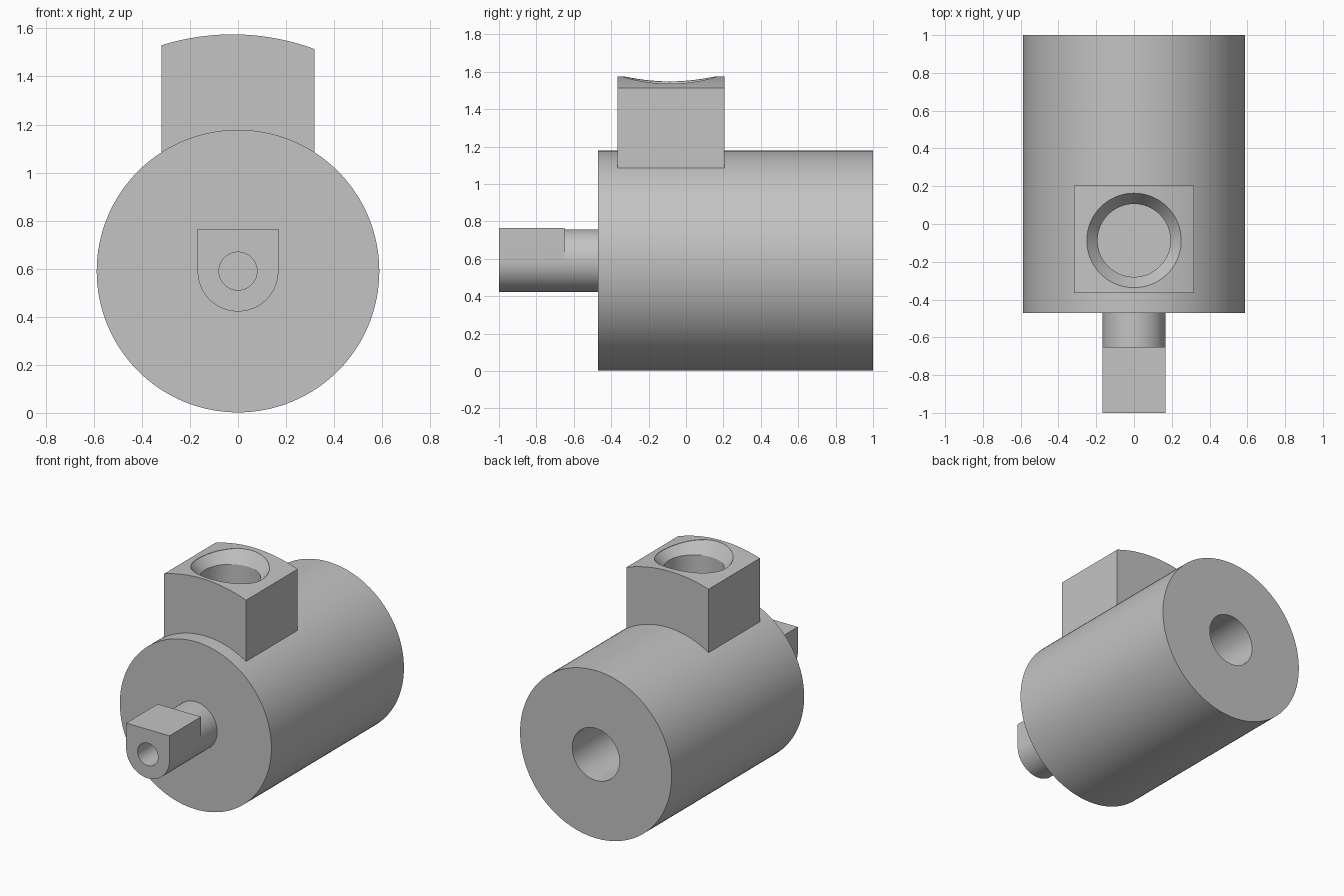
import bpy, bmesh
from math import sin, cos, pi, sqrt, radians, tau

cube = bpy.data.objects.get("Cube")
if cube:
    bpy.data.objects.remove(cube, do_unlink=True)

grey = bpy.data.materials.new("light grey metal")
grey.use_nodes = True
colour = (0.55, 0.55, 0.55, 1)
grey.diffuse_color = colour
grey.node_tree.nodes["Principled BSDF"].inputs["Base Color"].default_value = colour

AXIS_Z = 0.59      # height of the main axis
BORE_Y = -0.087    # position of the port along the body
SEGMENTS = 96


def loft(name, rings):
    """Closed solid through equal-length rings of points."""
    bm = bmesh.new()
    loops = [[bm.verts.new(p) for p in ring] for ring in rings]
    n = len(loops[0])
    for a, b in zip(loops, loops[1:]):
        for i in range(n):
            j = (i + 1) % n
            bm.faces.new((a[i], a[j], b[j], b[i]))
    bm.faces.new(loops[0])
    bm.faces.new(loops[-1])
    bmesh.ops.recalc_face_normals(bm, faces=bm.faces)
    mesh = bpy.data.meshes.new(name)
    bm.to_mesh(mesh)
    bm.free()
    mesh.materials.append(grey)
    obj = bpy.data.objects.new(name, mesh)
    bpy.context.collection.objects.link(obj)
    return obj


def extrude_y(name, profile, y0, y1):
    return loft(name, [[(x, y, z) for x, z in profile] for y in (y0, y1)])


def arc(r, start, end, steps, x=0, z=AXIS_Z):
    angles = [start + (end - start) * i / steps for i in range(steps + 1)]
    return [(x + r * cos(a), z + r * sin(a)) for a in angles]


def rod(name, r, y0, y1, steps=SEGMENTS):
    return extrude_y(name, arc(r, 0, tau, steps)[:-1], y0, y1)


def combine(target, tool, operation):
    mod = target.modifiers.new(operation, "BOOLEAN")
    mod.operation, mod.object, mod.solver = operation, tool, "EXACT"
    bpy.ops.object.select_all(action="DESELECT")
    bpy.context.view_layer.objects.active = target
    target.select_set(True)
    bpy.ops.object.modifier_apply(modifier=mod.name)
    bpy.data.objects.remove(tool, do_unlink=True)


def crown(x):
    """Height of the curved top of the port block."""
    return AXIS_Z + sqrt(0.985 ** 2 - (x + 0.023) ** 2)


# Main cylinder with the port block on top
housing = rod("housing", 0.588, -0.47, 1.0, 128)
half = 0.318
top = [(half - 2 * half * i / 24, crown(half - 2 * half * i / 24)) for i in range(25)]
block = extrude_y("port_block", [(-half, 1.0), (half, 1.0)] + top, -0.365, 0.205)
combine(housing, block, "UNION")


# Countersunk port bore whose rim follows the curved top
def port_ring(r, height):
    ring = [(r * cos(tau * i / SEGMENTS), r * sin(tau * i / SEGMENTS)) for i in range(SEGMENTS)]
    return [(x, BORE_Y + y, height(x)) for x, y in ring]


bore = loft("port_bore", [
    port_ring(0.193, lambda x: 0.95),
    port_ring(0.193, lambda x: 1.485),
    port_ring(0.25, lambda x: crown(x) - 0.002),
    port_ring(0.25, lambda x: 1.7)])
combine(housing, bore, "DIFFERENCE")

# Rear bore
combine(housing, rod("rear_bore", 0.183, 0.3, 1.1), "DIFFERENCE")

# Round neck, then a connector with a round underside and a flat top
shaft = rod("shaft", 0.167, -0.66, -0.46)
profile = arc(0.168, pi, tau, 48) + [(0.168, 0.765), (-0.168, 0.765)]
combine(shaft, extrude_y("connector", profile, -1.0, -0.65), "UNION")
combine(shaft, rod("shaft_hole", 0.079, -1.1, -0.6), "DIFFERENCE")

# Smooth the curved surfaces, keep the edges crisp
for obj in (housing, shaft):
    bpy.ops.object.select_all(action="DESELECT")
    obj.select_set(True)
    bpy.context.view_layer.objects.active = obj
    bpy.ops.object.shade_smooth_by_angle(angle=radians(25))
